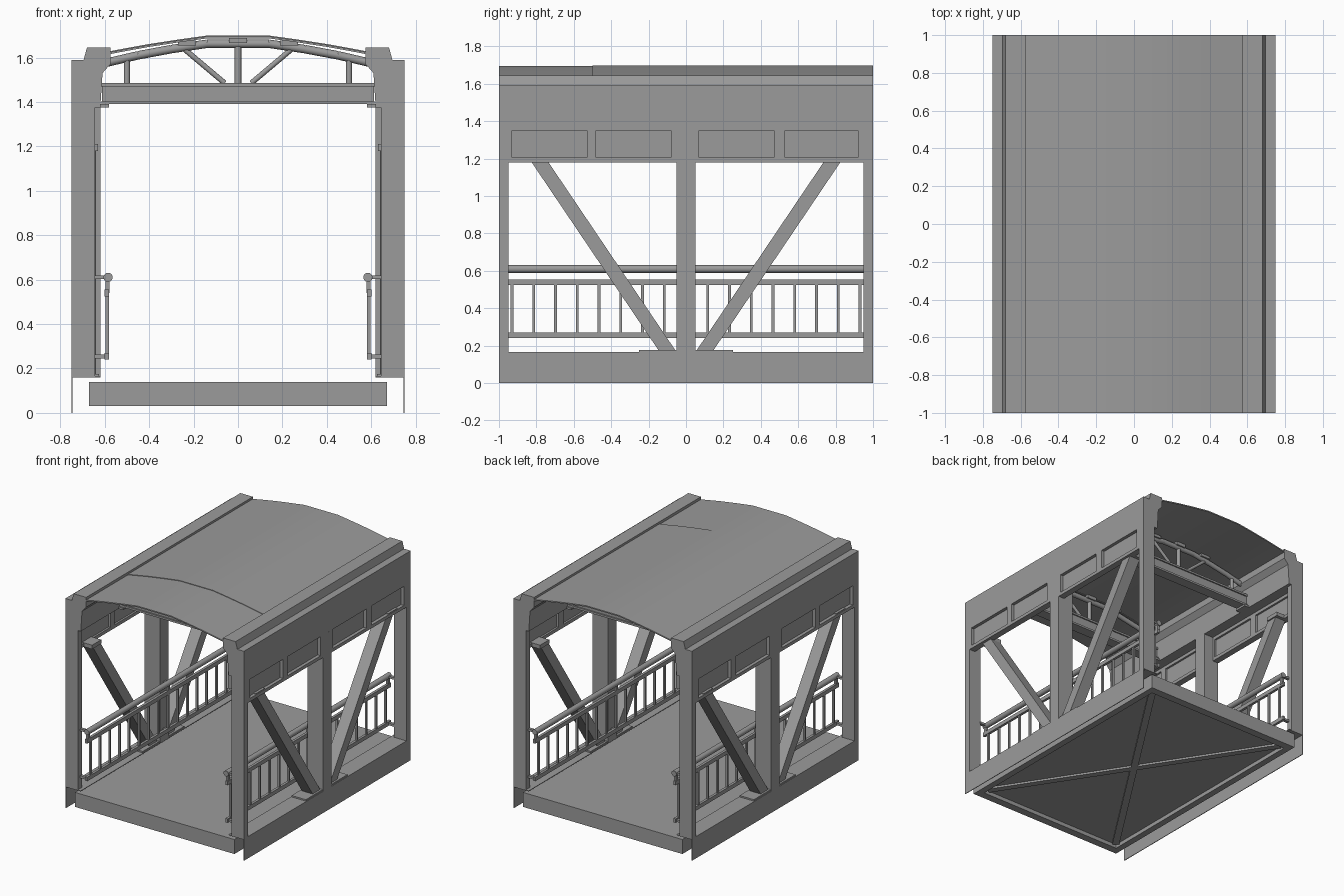
import bpy, bmesh, math
from mathutils import Vector, Matrix

if "Cube" in bpy.data.objects:
    bpy.data.objects.remove(bpy.data.objects["Cube"])

grey = bpy.data.materials.new("steel_grey")
grey.use_nodes = True
tone = (0.33, 0.33, 0.33, 1)
grey.diffuse_color = tone
grey.node_tree.nodes["Principled BSDF"].inputs["Base Color"].default_value = tone


def finish(name, bm):
    bmesh.ops.recalc_face_normals(bm, faces=bm.faces)
    me = bpy.data.meshes.new(name)
    bm.to_mesh(me)
    bm.free()
    me.materials.append(grey)
    ob = bpy.data.objects.new(name, me)
    bpy.context.collection.objects.link(ob)
    return ob


def box(name, x, y, z):
    """Box from (low, high) spans, in any order."""
    bm = bmesh.new()
    bmesh.ops.create_cube(bm, size=1)
    for v in bm.verts:
        v.co = [sum(s) / 2 + c * abs(s[1] - s[0]) for s, c in zip((x, y, z), v.co)]
    return finish(name, bm)


def extrude(name, outline, vec):
    """Solid from a closed 3D outline pushed along vec."""
    bm = bmesh.new()
    face = bm.faces.new([bm.verts.new(p) for p in outline])
    out = bmesh.ops.extrude_face_region(bm, geom=[face])
    bmesh.ops.translate(bm, vec=vec, verts=[g for g in out["geom"] if isinstance(g, bmesh.types.BMVert)])
    return finish(name, bm)


def tube(name, a, b, r, sides=12):
    a, b = Vector(a), Vector(b)
    d = b - a
    bm = bmesh.new()
    turn = Matrix.Translation((a + b) / 2) @ d.to_track_quat("Z", "Y").to_matrix().to_4x4()
    bmesh.ops.create_cone(bm, cap_ends=True, segments=sides, radius1=r, radius2=r, depth=d.length, matrix=turn)
    for f in bm.faces:
        f.smooth = len(f.verts) == 4
    ob = finish(name, bm)
    for e in ob.data.edges:
        e.use_edge_sharp = False
    ob.data.set_sharp_from_angle(angle=math.radians(40))
    return ob


# Deck and its underside frame
box("deck", (-.67, .67), (-1, 1), (.06, .14))
for s in (-1, 1):
    box("deck_end_beam", (-.67, .67), (s, s * .94), (.03, .06))
    box("deck_side_beam", (s * .67, s * .62), (-.94, .94), (.03, .06))
    p, q = Vector((-.6, -s * .92, .045)), Vector((.6, s * .92, .045))
    n = (q - p).cross(Vector((0, 0, 1))).normalized() * .025
    extrude("deck_cross_brace", [p - n, p + n, q + n, q - n], (0, 0, .015))

# Both side walls
cap = [(.75, 1.4), (.75, 1.59), (.695, 1.59), (.68, 1.645), (.575, 1.645),
       (.575, 1.57), (.61, 1.53), (.62, 1.375), (.70, 1.375), (.70, 1.4)]
panels = [(-.93, -.53), (-.48, -.08), (.07, .47), (.53, .92)]
for s in (1, -1):
    # Sill: open channel of thin plates
    box("sill_plate", (s * .745, s * .75), (-1, 1), (0, .165))
    box("sill_top", (s * .62, s * .75), (-1, 1), (.16, .165))

    # Posts
    for y in (-.975, .975):
        box("corner_post", (s * .645, s * .75), (y - .025, y + .025), (.165, 1.45))
    box("middle_post", (s * .62, s * .75), (-.05, .05), (.165, 1.375))

    # Header beam, with recessed panels below it
    extrude("header_beam", [(s * x, -1, z) for x, z in cap], (0, 2, 0))
    wall = (s * .70, s * .75)
    box("header_top_strip", wall, (-1, 1), (1.35, 1.4))
    box("header_bottom_strip", wall, (-1, 1), (1.18, 1.205))
    edges = [-1] + [e for pair in panels for e in pair] + [1]
    for a, b in zip(edges[::2], edges[1::2]):
        box("header_stile", wall, (a, b), (1.205, 1.35))
    for a, b in panels:
        box("header_panel", (s * .715, s * .725), (a, b), (1.205, 1.35))

    # Diagonal braces with foot and head plates
    for t in (1, -1):
        brace = [(.05, .165), (.14, .165), (.825, 1.18), (.735, 1.18)]
        extrude("diagonal_brace", [(s * .64, t * y, z) for y, z in brace], (s * .09, 0, 0))
        box("brace_foot_plate", (s * .625, s * .745), (t * .05, t * .25), (.165, .176))
        box("brace_head_plate", (s * .63, s * .745), (t * .74, t * .85), (1.18, 1.21))

    # Railing
    tube("handrail", (s * .585, -.98, .61), (s * .585, .98, .61), .021)
    for z in (.525, .24):
        box("guard_rail", (s * .58, s * .6), (-.98, .98), (z, z + .03))
    for i in range(17):
        y = -.93 + i * .11625
        box("baluster", (s * .581, s * .596), (y - .007, y + .007), (.26, .53))
    for y in (-.96, 0, .96):
        box("handrail_arm", (s * .585, s * .65), (y - .012, y + .012), (.602, .618))
        box("handrail_stem", (s * .578, s * .596), (y - .012, y + .012), (.54, .6))
        box("guard_rail_arm", (s * .58, s * .65), (y - .012, y + .012), (.245, .262))

# Roof trusses
half = [(.6, 1.575), (.45, 1.61), (.3, 1.638), (.14, 1.662)]
chord = [(-x, z) for x, z in half] + half[::-1]
for y in (-.5, .5):
    box("truss_beam_web", (-.612, .612), (y - .03, y + .03), (1.39, 1.485))
    for z in (1.39, 1.47):
        box("truss_beam_flange", (-.615, .615), (y - .04, y + .04), (z, z + .015))
    for a, b in zip(chord, chord[1:]):
        tube("truss_top_chord", (a[0], y, a[1]), (b[0], y, b[1]), .019)
    tube("truss_centre_strut", (0, y, 1.485), (0, y, 1.66), .015)
    box("truss_centre_cleat", (-.04, .04), (y - .03, y + .03), (1.665, 1.69))
    for s in (1, -1):
        tube("truss_side_strut", (s * .5, y, 1.485), (s * .5, y, 1.6), .014)
        tube("truss_diagonal", (s * .06, y, 1.485), (s * .25, y, 1.645), .012)
        box("truss_side_cleat", (s * .19, s * .27), (y - .03, y + .03), (1.655, 1.676))
        box("truss_bearing", (s * .58, s * .64), (y - .05, y + .05), (1.375, 1.39))

# Arched roof: two overlapping sheets
arc = [(.6, 1.624), (.5, 1.643), (.4, 1.661), (.27, 1.681), (.14, 1.699)]
arc = [(-x, z) for x, z in arc] + arc[::-1]
for name, y0, y1, drop in (("roof_main_sheet", -.5, 1, 0), ("roof_front_sheet", -1, -.49, .004)):
    ring = [(x, y0, z - drop) for x, z in arc]
    ring += [(x, y0, z - .009 - drop) for x, z in arc[::-1]]
    roof = extrude(name, ring, (0, y1 - y0, 0))
    for f in roof.data.polygons:
        f.use_smooth = abs(f.normal.y) < .5
    roof.data.set_sharp_from_angle(angle=math.radians(30))
